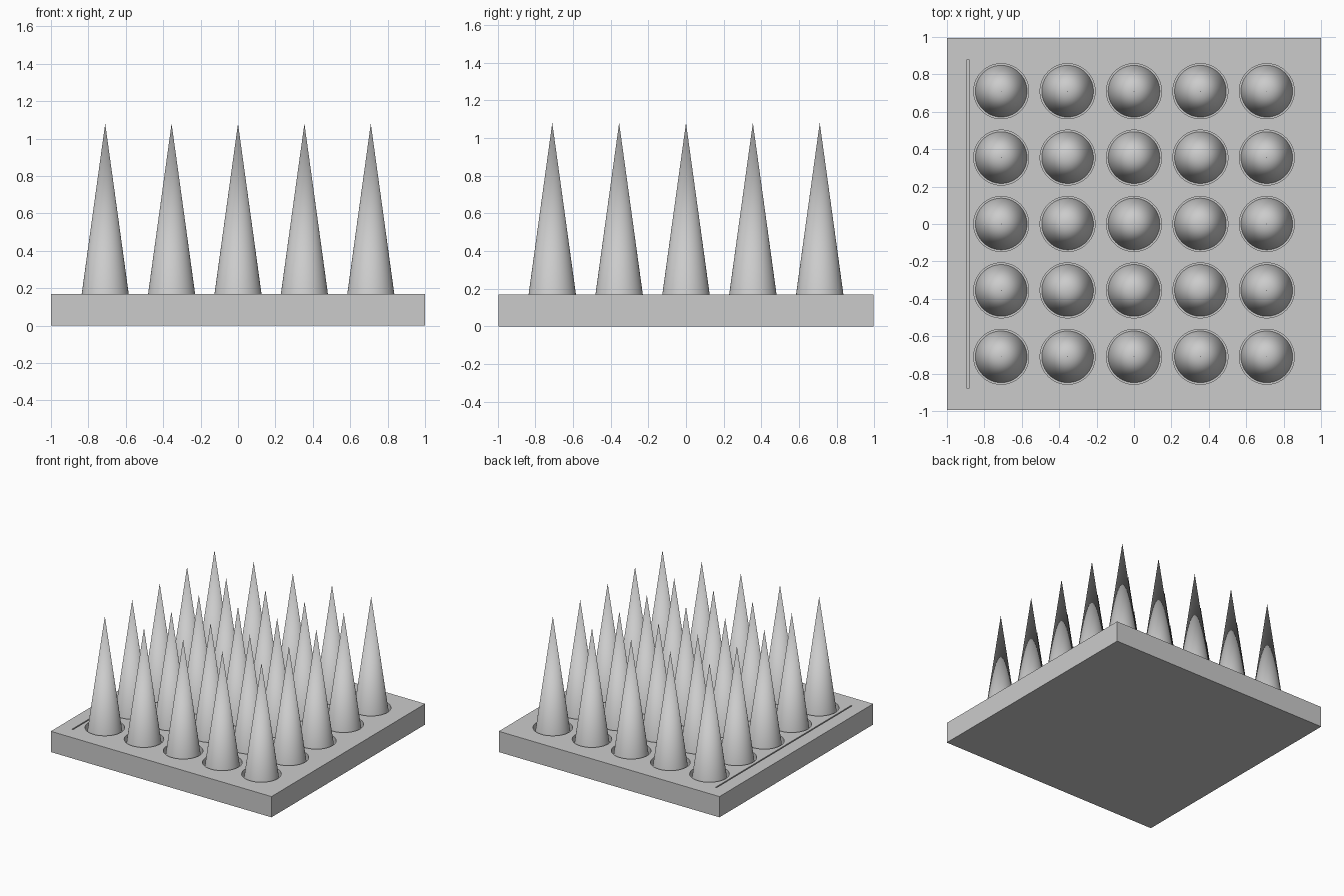
import bpy

if "Cube" in bpy.data.objects:
    bpy.data.objects.remove(bpy.data.objects["Cube"])

PITCH, TOP, FLOOR = 0.355, 0.17, 0.08
SPOTS = [(i * PITCH, j * PITCH) for i in range(-2, 3) for j in range(-2, 3)]


def box(name, x0, x1, y0, y1, z0, z1):
    bpy.ops.mesh.primitive_cube_add(size=1, location=((x0 + x1) / 2, (y0 + y1) / 2, (z0 + z1) / 2))
    ob = bpy.context.object
    ob.name = name
    ob.scale = (x1 - x0, y1 - y0, z1 - z0)
    bpy.ops.object.transform_apply(location=True, rotation=False, scale=True)
    return ob


def cut(target, cutter):
    mod = target.modifiers.new("cut", 'BOOLEAN')
    mod.object = cutter
    mod.operation = 'DIFFERENCE'
    mod.solver = 'EXACT'
    bpy.context.view_layer.objects.active = target
    bpy.ops.object.modifier_apply(modifier=mod.name)
    bpy.data.objects.remove(cutter, do_unlink=True)


# Base tray with a shallow square recess
tray = box("base_tray", -1, 1, -0.995, 0.995, 0, TOP)
cut(tray, box("recess_cutter", -0.892, 0.892, -0.88, 0.88, FLOOR, TOP + 0.1))

# Inset panel, leaving a thin slot along the left side
panel = box("inset_panel", -0.882, 0.892, -0.88, 0.88, FLOOR, TOP)

# Round clearance holes in the panel
bpy.ops.object.select_all(action='DESELECT')
holes = []
for x, y in SPOTS:
    bpy.ops.mesh.primitive_cylinder_add(vertices=64, radius=0.147, depth=0.4, location=(x, y, 0.12))
    holes.append(bpy.context.object)
for h in holes:
    h.select_set(True)
bpy.context.view_layer.objects.active = holes[0]
bpy.ops.object.join()
cut(panel, bpy.context.object)

# Spikes standing on the recess floor
for n, (x, y) in enumerate(SPOTS):
    bpy.ops.mesh.primitive_cone_add(vertices=64, radius1=0.138, radius2=0, depth=1.0,
                                    location=(x, y, FLOOR + 0.5))
    spike = bpy.context.object
    spike.name = f"spike_{n + 1}"
    bpy.ops.object.shade_smooth_by_angle()
